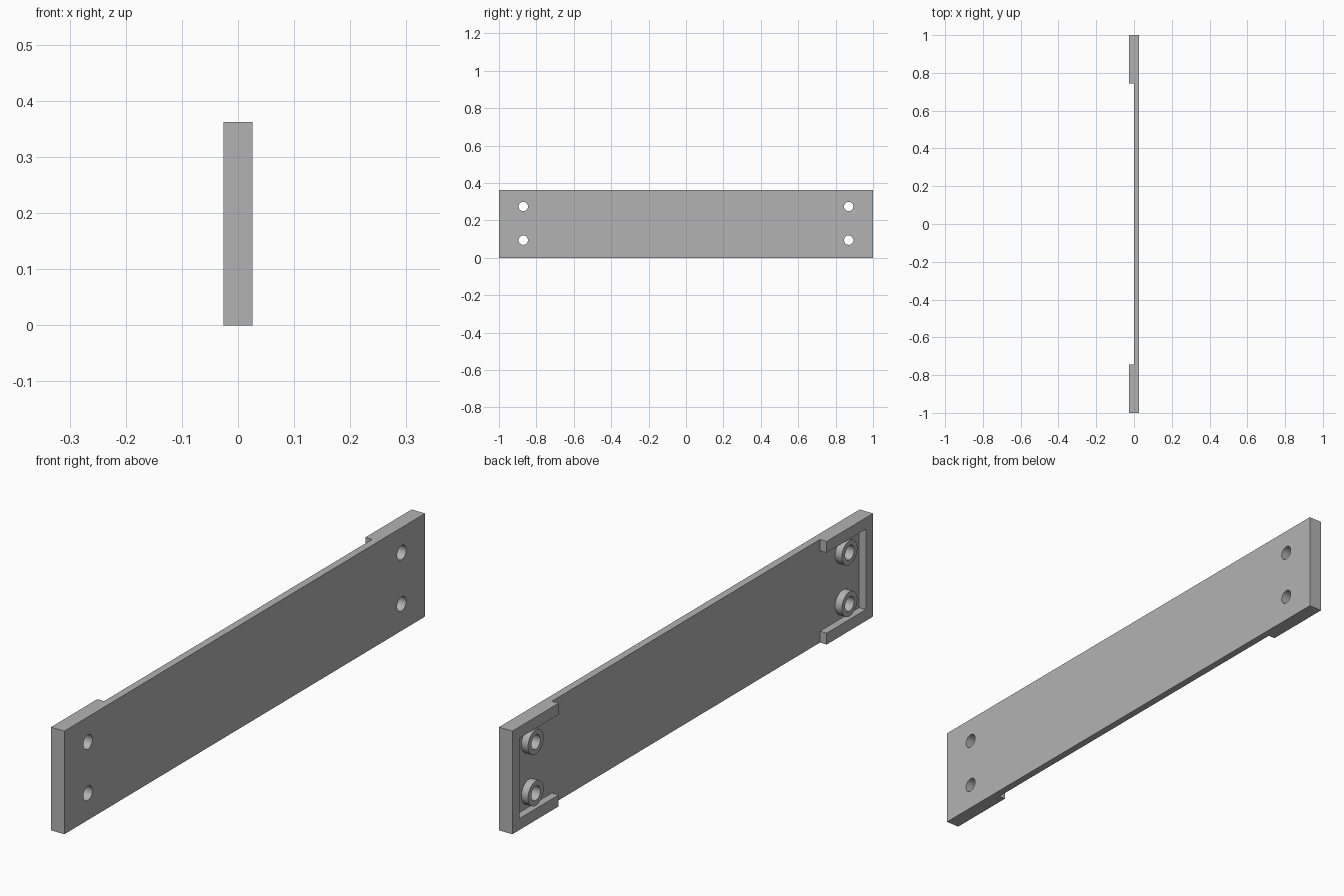
import bpy
import bmesh
import math
from mathutils import Matrix

cube = bpy.data.objects.get("Cube")
if cube:
    bpy.data.objects.remove(cube, do_unlink=True)

# Main dimensions
HALF_LEN, HEIGHT, HALF_THICK = 1.0, 0.362, 0.026
RIM_LEN, RIM = 0.257, 0.04
HOLE_Y, HOLE_Z = 0.87, (0.094, 0.274)
HOLE_R, BOSS_R = 0.025, 0.043

grey = bpy.data.materials.new("plain grey")
grey.use_nodes = True
colour = (0.45, 0.45, 0.45, 1)
grey.diffuse_color = colour
grey.node_tree.nodes["Principled BSDF"].inputs["Base Color"].default_value = colour


def circle(y, z, radius, count=40):
    angles = [2 * math.pi * i / count for i in range(count)]
    return [(y + radius * math.cos(a), z + radius * math.sin(a)) for a in angles]


def extrude_profile(name, loops, x0, x1):
    """Fill closed (y, z) loops, inner ones as holes, and extrude from x0 to x1."""
    curve = bpy.data.curves.new(name, "CURVE")
    curve.dimensions = "2D"
    curve.fill_mode = "BOTH"
    curve.extrude = (x1 - x0) / 2
    for loop in loops:
        spline = curve.splines.new("POLY")
        spline.points.add(len(loop) - 1)
        for point, (y, z) in zip(spline.points, loop):
            point.co = (y, z, 0, 1)
        spline.use_cyclic_u = True
    obj = bpy.data.objects.new(name, curve)
    bpy.context.collection.objects.link(obj)
    bpy.ops.object.select_all(action="DESELECT")
    obj.select_set(True)
    bpy.context.view_layer.objects.active = obj
    bpy.ops.object.convert(target="MESH")
    obj = bpy.context.view_layer.objects.active

    # Stand the profile up in the y-z plane and weld the caps to the sides
    turn = Matrix(((0, 0, 1, 0), (1, 0, 0, 0), (0, 1, 0, 0), (0, 0, 0, 1)))
    bm = bmesh.new()
    bm.from_mesh(obj.data)
    bm.transform(Matrix.Translation(((x0 + x1) / 2, 0, 0)) @ turn)
    bmesh.ops.remove_doubles(bm, verts=bm.verts, dist=0.00005)
    bmesh.ops.recalc_face_normals(bm, faces=bm.faces)
    bm.to_mesh(obj.data)
    bm.free()
    obj.data.materials.clear()
    obj.data.materials.append(grey)
    bpy.ops.object.shade_smooth_by_angle(angle=math.radians(30))
    return obj


# Flat plate with four screw holes
outline = [(-HALF_LEN, 0), (HALF_LEN, 0), (HALF_LEN, HEIGHT), (-HALF_LEN, HEIGHT)]
holes = [circle(s * HOLE_Y, z, HOLE_R) for s in (-1, 1) for z in HOLE_Z]
extrude_profile("plate", [outline] + holes, 0, HALF_THICK)

for side, label in ((-1, "front"), (1, "back")):
    # U-shaped rim around the end of the plate
    end, inner, tip = HALF_LEN, HALF_LEN - RIM, HALF_LEN - RIM_LEN
    rim = [(tip, 0), (end, 0), (end, HEIGHT), (tip, HEIGHT),
           (tip, HEIGHT - RIM), (inner, HEIGHT - RIM), (inner, RIM), (tip, RIM)]
    extrude_profile(label + "_rim", [[(side * y, z) for y, z in rim]], -HALF_THICK, 0)

    # Hollow screw bosses
    for z, level in zip(HOLE_Z, ("lower", "upper")):
        y = side * HOLE_Y
        extrude_profile(f"{label}_{level}_boss",
                        [circle(y, z, BOSS_R), circle(y, z, HOLE_R)], -HALF_THICK, 0)
